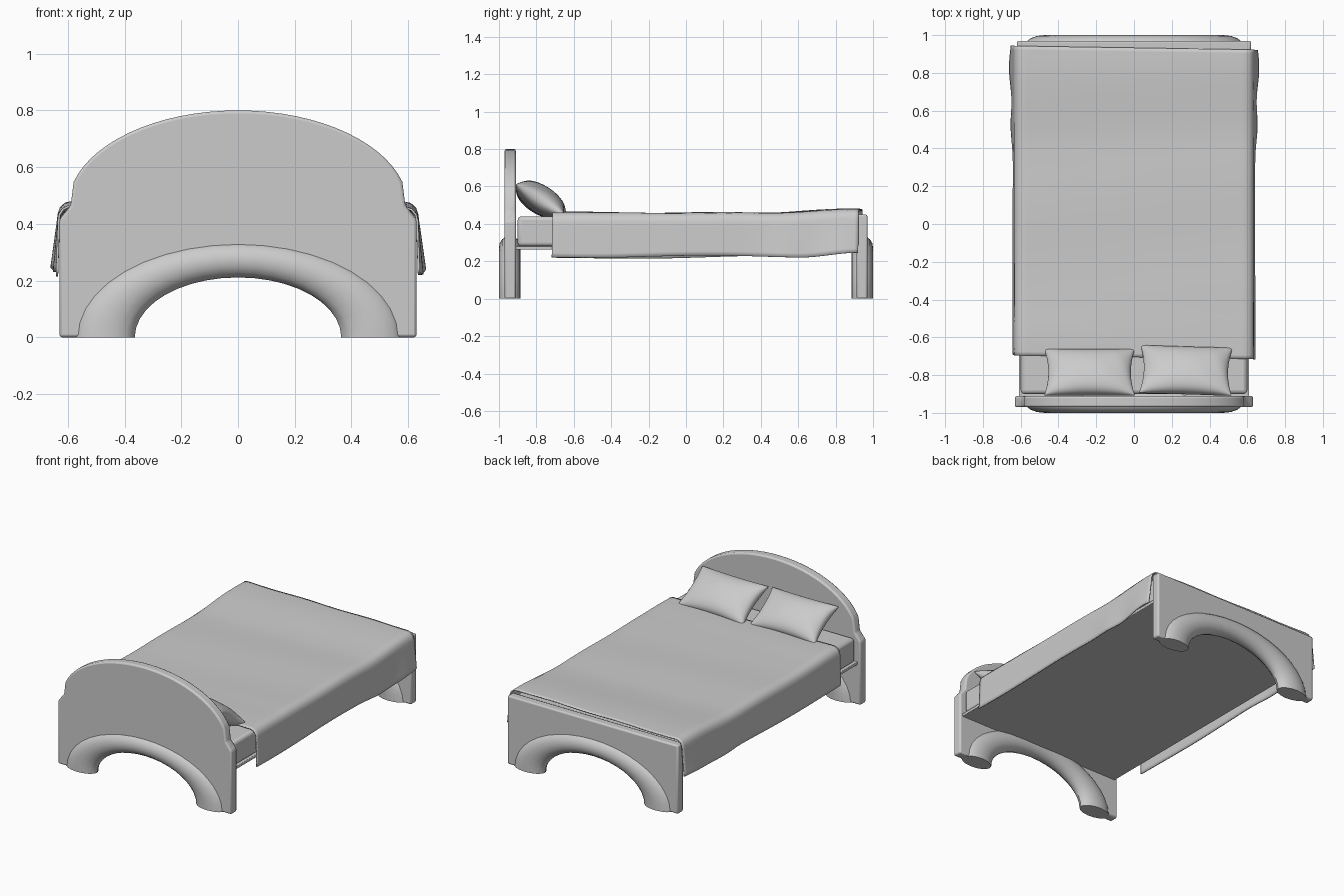
import bpy, bmesh, math
from mathutils import Matrix, Vector

if "Cube" in bpy.data.objects:
    bpy.data.objects.remove(bpy.data.objects["Cube"])

def finish(name, bm, angle=35, bevel=0.0, segments=2):
    bmesh.ops.recalc_face_normals(bm, faces=bm.faces)
    me = bpy.data.meshes.new(name)
    bm.to_mesh(me)
    bm.free()
    ob = bpy.data.objects.new(name, me)
    bpy.context.collection.objects.link(ob)
    if bevel:
        m = ob.modifiers.new("Bevel", 'BEVEL')
        m.width, m.segments, m.limit_method = bevel, segments, 'ANGLE'
        m.angle_limit = math.radians(30)
    bpy.ops.object.select_all(action='DESELECT')
    ob.select_set(True)
    bpy.context.view_layer.objects.active = ob
    bpy.ops.object.shade_smooth_by_angle(angle=math.radians(angle))
    return ob

def grid_faces(bm, rows):
    for a, b in zip(rows, rows[1:]):
        for i in range(len(a) - 1):
            bm.faces.new((a[i], a[i + 1], b[i + 1], b[i]))

ARCH_R, TUBE_R, SQUASH = 0.472, 0.108, 0.58

def panel(name, half_outline, y0, y1):
    """Board with an arched opening; half_outline runs from the right foot to the top."""
    bm = bmesh.new()
    arch = [(-ARCH_R * math.cos(math.pi * i / 24), ARCH_R * SQUASH * math.sin(math.pi * i / 24))
            for i in range(25)]
    left = [(-x, z) for x, z in reversed(half_outline) if x > 1e-6]
    pts = half_outline + left + arch
    face = bm.faces.new([bm.verts.new((x, y0, max(z, 0))) for x, z in pts])
    ext = bmesh.ops.extrude_face_region(bm, geom=[face])
    bmesh.ops.translate(bm, vec=(0, y1 - y0, 0),
                        verts=[v for v in ext['geom'] if isinstance(v, bmesh.types.BMVert)])
    return finish(name, bm, bevel=0.01)

def arch_leg(name, yc):
    """Half of a flattened torus standing on its two cut ends."""
    bm = bmesh.new()
    rows = []
    for i in range(21):
        a = math.pi * i / 20
        row = []
        for j in range(16):
            t = 2 * math.pi * j / 16
            r = ARCH_R + TUBE_R * math.cos(t)
            row.append(bm.verts.new((r * math.cos(a), yc + 0.058 * math.sin(t),
                                     r * math.sin(a) * SQUASH)))
        rows.append(row)
    grid_faces(bm, [r + r[:1] for r in rows])
    bm.faces.new(rows[0])
    bm.faces.new(rows[-1])
    return finish(name, bm)

def box(name, lo, hi, bevel):
    bm = bmesh.new()
    bmesh.ops.create_cube(bm, size=1)
    lo, hi = Vector(lo), Vector(hi)
    for v in bm.verts:
        v.co = Vector([(l + h) / 2 + c * (h - l) for l, h, c in zip(lo, hi, v.co)])
    return finish(name, bm, bevel=bevel, segments=3)

# Headboard with shoulders and a domed top
dome = [(0.60 * math.cos(math.radians(a)), 0.46 + 0.34 * math.sin(math.radians(a)))
        for a in range(15, 91, 5)]
dome[-1] = (0, 0.80)
panel("headboard", [(0.63, 0), (0.63, 0.415), (0.59, 0.465)] + dome, -0.97, -0.91)
arch_leg("headboard_arch_leg", -0.942)

# Footboard with a straight top
panel("footboard", [(0.62, 0), (0.62, 0.45)], 0.912, 0.97)
arch_leg("footboard_arch_leg", 0.942)

# Base and mattress
box("bed_base", (-0.61, -0.92, 0.262), (0.61, 0.92, 0.282), 0.004)
box("mattress", (-0.60, -0.90, 0.28), (0.60, 0.915, 0.44), 0.02)

# Blanket draped over the mattress
def smooth(a, b, x):
    t = min(max((x - a) / (b - a), 0), 1)
    return t * t * (3 - 2 * t)

bm = bmesh.new()
rows = []
NU, NV, W, R = 72, 80, 0.632, 0.045
for j in range(NV + 1):
    v = j / NV
    row = []
    for i in range(NU + 1):
        s = 2 * i / NU - 1
        side = 1 if s >= 0 else -1
        y = -0.705 - 0.013 * s + v * 1.638
        foot = smooth(0.4, 0.9, y)
        top = 0.455 + 0.02 * foot + 0.006 * smooth(-0.4, -0.65, y)
        top += 0.004 * math.sin(7 * y + 5 * s) * math.cos(6 * s - 3 * y)
        hem = 0.225 + 0.025 * smooth(0.6, 0.9, y) + 0.006 * math.sin(5 * y + side)
        if side < 0:
            hem -= 0.012 * smooth(0.2, -0.7, y)
        flat, arc = W - R, R * math.pi / 2
        d = abs(s) * (flat + arc + top - R - hem)
        if d < flat:
            x, z = d, top
        elif d < flat + arc:
            a = (d - flat) / R
            x, z = flat + R * math.sin(a), top - R + R * math.cos(a)
        else:
            drop = d - flat - arc
            x, z = W, top - R - drop
            k = drop / 0.19
            x += k * (0.006 + 0.014 * smooth(0.3, 0.65, y) * (1 + 0.5 * math.sin(17 * y)))
        row.append(bm.verts.new((side * x, y, z)))
    rows.append(row)
grid_faces(bm, rows)
blanket = finish("blanket", bm, 60)
sol = blanket.modifiers.new("Thickness", 'SOLIDIFY')
sol.thickness, sol.offset = 0.008, 0

# Two plump pillows leaning on the headboard
def pillow(name, loc, size, tilt, turn):
    a, b, c = size
    n = 32
    bm = bmesh.new()
    for sgn in (1, -1):
        rows = []
        for j in range(n + 1):
            row = []
            for i in range(n + 1):
                u = math.sin(math.pi / 2 * (2 * i / n - 1))
                v = math.sin(math.pi / 2 * (2 * j / n - 1))
                puff = max((1 - u * u) * (1 - v * v), 0) ** 0.42
                wrinkle = 1 + 0.05 * math.sin(9 * u + 4 * v) * u * u
                row.append(bm.verts.new((a * u * (1 - 0.09 * (1 - v * v)),
                                         b * v * (1 - 0.07 * (1 - u * u)),
                                         sgn * c * puff * wrinkle)))
            rows.append(row)
        grid_faces(bm, rows)
    bmesh.ops.remove_doubles(bm, verts=bm.verts, dist=1e-5)
    rot = Matrix.Rotation(turn, 4, 'Z') @ Matrix.Rotation(tilt, 4, 'X')
    bmesh.ops.transform(bm, matrix=Matrix.Translation(loc) @ rot, verts=bm.verts)
    return finish(name, bm, 80)

pillow("left_pillow", (-0.235, -0.785, 0.53), (0.24, 0.145, 0.075), math.radians(-33), 0.0)
pillow("right_pillow", (0.275, -0.775, 0.53), (0.245, 0.15, 0.075), math.radians(-33), -0.03)
